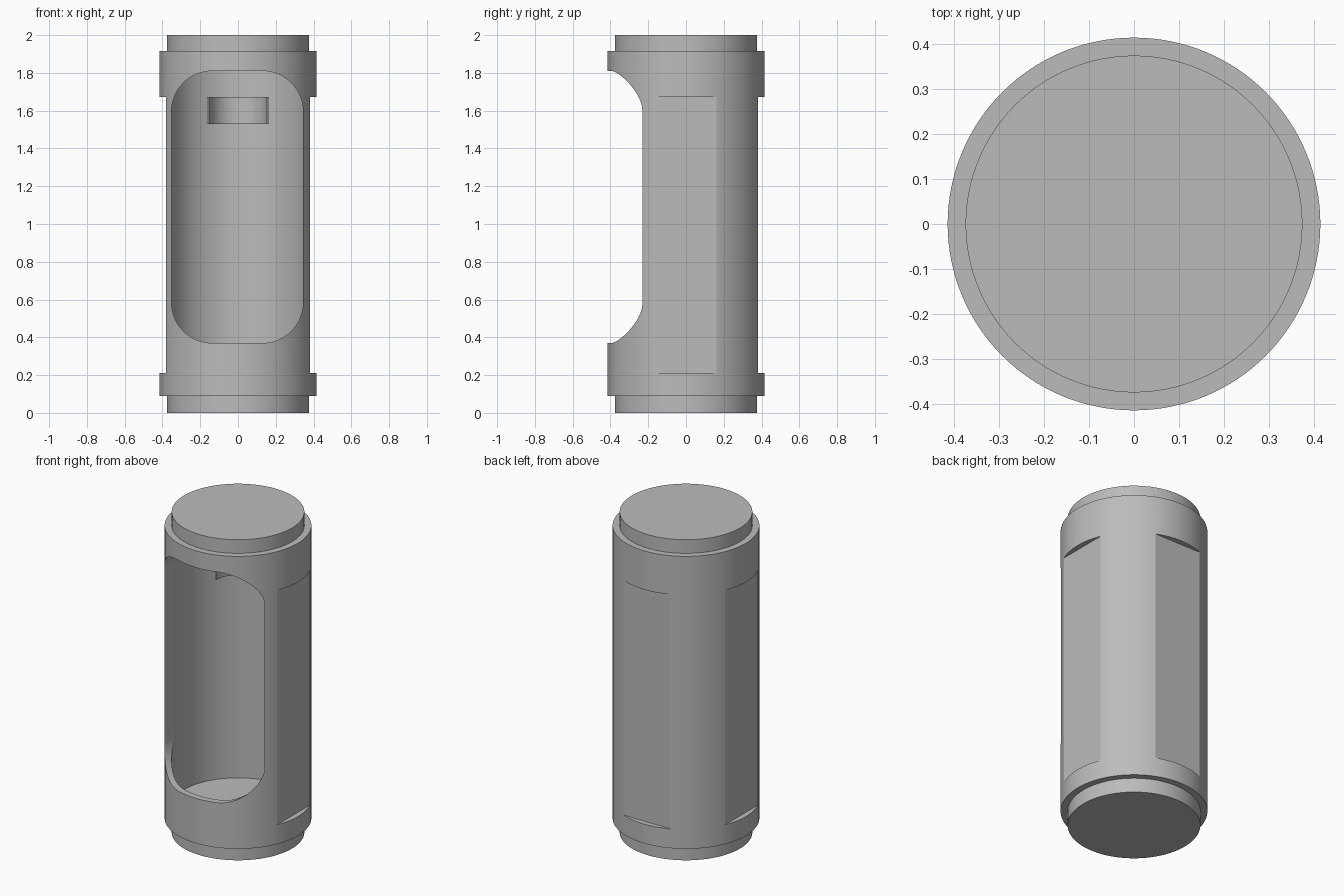
import bpy, bmesh, math

cube = bpy.data.objects.get("Cube")
if cube:
    bpy.data.objects.remove(cube, do_unlink=True)

grey = bpy.data.materials.new("plain grey")
grey.use_nodes = True
colour = (0.5, 0.5, 0.5, 1)
grey.diffuse_color = colour
grey.node_tree.nodes["Principled BSDF"].inputs["Base Color"].default_value = colour

SIDES = 128
R_BODY, R_CAP = 0.415, 0.375
Z_LOW, Z_HIGH = 0.09, 1.915


def prism(name, outline, start, end, axis="z"):
    """Extrude a closed 2D outline along z or y."""
    place = (lambda a, b, t: (a, b, t)) if axis == "z" else (lambda a, b, t: (a, t, b))
    bm = bmesh.new()
    base = bm.faces.new([bm.verts.new(place(a, b, start)) for a, b in outline])
    grown = bmesh.ops.extrude_face_region(bm, geom=[base], use_keep_orig=True)
    for v in grown["geom"]:
        if isinstance(v, bmesh.types.BMVert):
            v.co[2 if axis == "z" else 1] = end
    bmesh.ops.recalc_face_normals(bm, faces=bm.faces)
    mesh = bpy.data.meshes.new(name)
    bm.to_mesh(mesh)
    bm.free()
    mesh.materials.append(grey)
    obj = bpy.data.objects.new(name, mesh)
    bpy.context.collection.objects.link(obj)
    return obj


def arc(cx, cy, r, a0, a1, n):
    steps = [math.radians(a0 + (a1 - a0) * i / n) for i in range(n + 1)]
    return [(cx + r * math.cos(a), cy + r * math.sin(a)) for a in steps]


def disc(r):
    return arc(0, 0, r, 0, 360, SIDES)[:-1]


def box(x0, x1, y0, y1):
    return [(x0, y0), (x1, y0), (x1, y1), (x0, y1)]


def cut(obj, cutter):
    mod = obj.modifiers.new("cut", "BOOLEAN")
    mod.operation, mod.solver, mod.object = "DIFFERENCE", "EXACT", cutter
    bpy.context.view_layer.objects.active = obj
    bpy.ops.object.modifier_apply(modifier=mod.name)
    bpy.data.objects.remove(cutter, do_unlink=True)


# Hollow tube body
body = prism("body", disc(R_BODY), Z_LOW, Z_HIGH)
cut(body, prism("chamber_cutter", disc(R_CAP), 0.165, 1.84))

# Flat panels on the left, right and back
FLAT = 0.382
for outline in (box(FLAT, 1, -1, 1), box(-1, -FLAT, -1, 1), box(-1, 1, FLAT, 1)):
    cut(body, prism("flat_cutter", outline, 0.21, 1.673))

# Rounded window through the front wall
x0, x1, z0, z1, r = -0.352, 0.345, 0.37, 1.81, 0.215
window = []
for cx, cz, a in ((x1 - r, z1 - r, 0), (x0 + r, z1 - r, 90),
                  (x0 + r, z0 + r, 180), (x1 - r, z0 + r, 270)):
    window += arc(cx, cz, r, a, a + 90, 16)
cut(body, prism("window_cutter", window, -1, 0, "y"))

# End caps
bottom_cap = prism("bottom_cap", disc(R_CAP), 0, Z_LOW)
top_cap = prism("top_cap", disc(R_CAP), Z_HIGH, 2)

# Half-round clip inside the chamber
clip_outline = arc(0, 0.01, 0.165, 0, 180, 32) + arc(0, 0.01, 0.154, 180, 0, 32)
clip = prism("inner_clip", clip_outline, 1.53, 1.673)

# Smooth round walls with crisp edges
bpy.ops.object.select_all(action="DESELECT")
for obj in (body, bottom_cap, top_cap, clip):
    obj.select_set(True)
bpy.context.view_layer.objects.active = body
bpy.ops.object.shade_smooth_by_angle(angle=math.radians(20))
